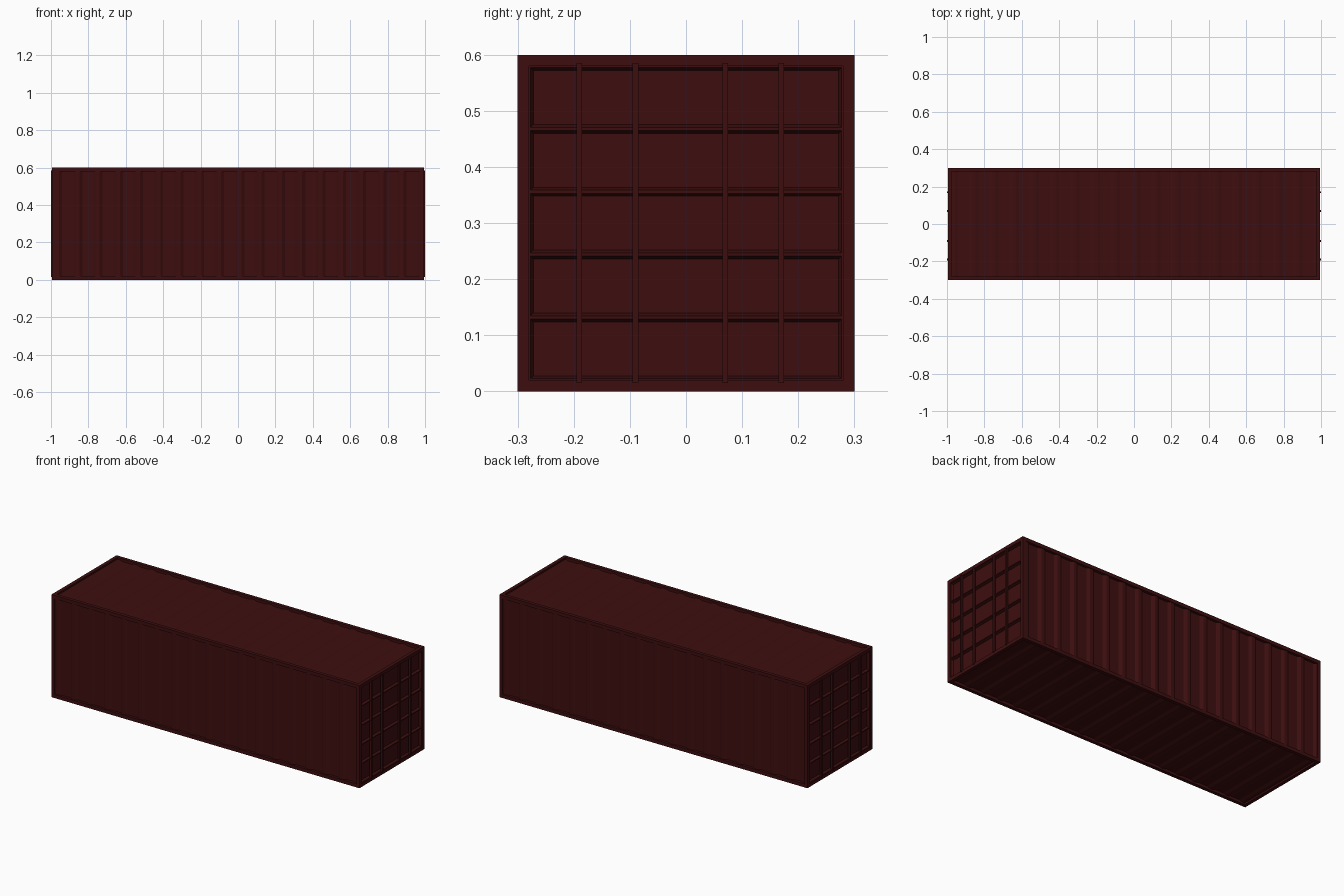
import bpy, bmesh
from mathutils import Matrix, Vector

if "Cube" in bpy.data.objects:
    bpy.data.objects.remove(bpy.data.objects["Cube"])

L, W, H, T = 0.995, 0.30, 0.60, 0.02   # half length, half width, height, beam size

red = bpy.data.materials.new("dark red paint")
red.diffuse_color = (0.048, 0.0045, 0.005, 1)
red.use_nodes = True
red.node_tree.nodes["Principled BSDF"].inputs["Base Color"].default_value = red.diffuse_color


def finish(name, bm):
    mesh = bpy.data.meshes.new(name)
    bm.to_mesh(mesh)
    bm.free()
    mesh.materials.append(red)
    ob = bpy.data.objects.new(name, mesh)
    bpy.context.collection.objects.link(ob)
    return ob


def box(bm, lo, hi):
    lo, hi = Vector(lo), Vector(hi)
    m = Matrix.Translation((lo + hi) / 2) @ Matrix.Diagonal((*(hi - lo), 1))
    bmesh.ops.create_cube(bm, size=1, matrix=m)


# Frame: long rails, end posts and end cross beams
bm = bmesh.new()
for y in (-W, W - T):
    for z in (0, H - T):
        box(bm, (-L, y, z), (L, y + T, z + T))
for x in (-L, L - T):
    for y in (-W, W - T):
        box(bm, (x, y, T), (x + T, y + T, H - T))
    for z in (0, H - T):
        box(bm, (x, -W + T, z), (x + T, W - T, z + T))
finish("frame", bm)


# Corrugated sheets: trapezoid wave along x, swept across the opening
def corrugated(name, place, a, b, shallow, deep, waves=18):
    bm = bmesh.new()
    x0, x1 = -L + T, L - T
    pitch = (x1 - x0) / waves
    pts = []
    for i in range(waves):
        for t, d in ((0, shallow), (0.17, shallow), (0.32, deep), (0.85, deep)):
            pts.append((x0 + (i + t) * pitch, d))
    pts.append((x1, shallow))
    rows = [[bm.verts.new(place(x, d, s)) for x, d in pts] for s in (a, b)]
    for i in range(len(pts) - 1):
        bm.faces.new((rows[0][i], rows[0][i + 1], rows[1][i + 1], rows[1][i]))
    return finish(name, bm)


corrugated("front_wall", lambda x, d, s: (x, -W + d, s), T, H - T, 0.004, 0.015)
corrugated("back_wall", lambda x, d, s: (-x, W - d, s), T, H - T, 0.004, 0.015)
corrugated("roof", lambda x, d, s: (x, s, H - d), -W + T, W - T, 0.010, 0.016)
corrugated("floor", lambda x, d, s: (x, -s, d), -W + T, W - T, 0.010, 0.016)

# End doors: five recessed panels with sloped borders, and four lock rods
for side, label in ((1, "right"), (-1, "left")):
    bm = bmesh.new()
    n = 5
    ys, zs = W - T, (H - 2 * T) / n
    x = side * (L - 0.003)
    rows = []
    for i in range(n + 1):
        rows.append([bm.verts.new((x, y * side, T + i * zs)) for y in (-ys, ys)])
    cells = [bm.faces.new((rows[i][0], rows[i][1], rows[i + 1][1], rows[i + 1][0]))
             for i in range(n)]
    bm.normal_update()
    bmesh.ops.inset_individual(bm, faces=cells, thickness=0.004)
    bmesh.ops.inset_individual(bm, faces=cells, thickness=0.007, depth=-0.014)
    finish(label + "_door", bm)

    bm = bmesh.new()
    for y in (-0.19, -0.09, 0.07, 0.17):
        xs = sorted((side * 0.988, side * 1.0))
        box(bm, (xs[0], y - 0.005, 0.015), (xs[1], y + 0.005, 0.585))
    finish(label + "_lock_rods", bm)
